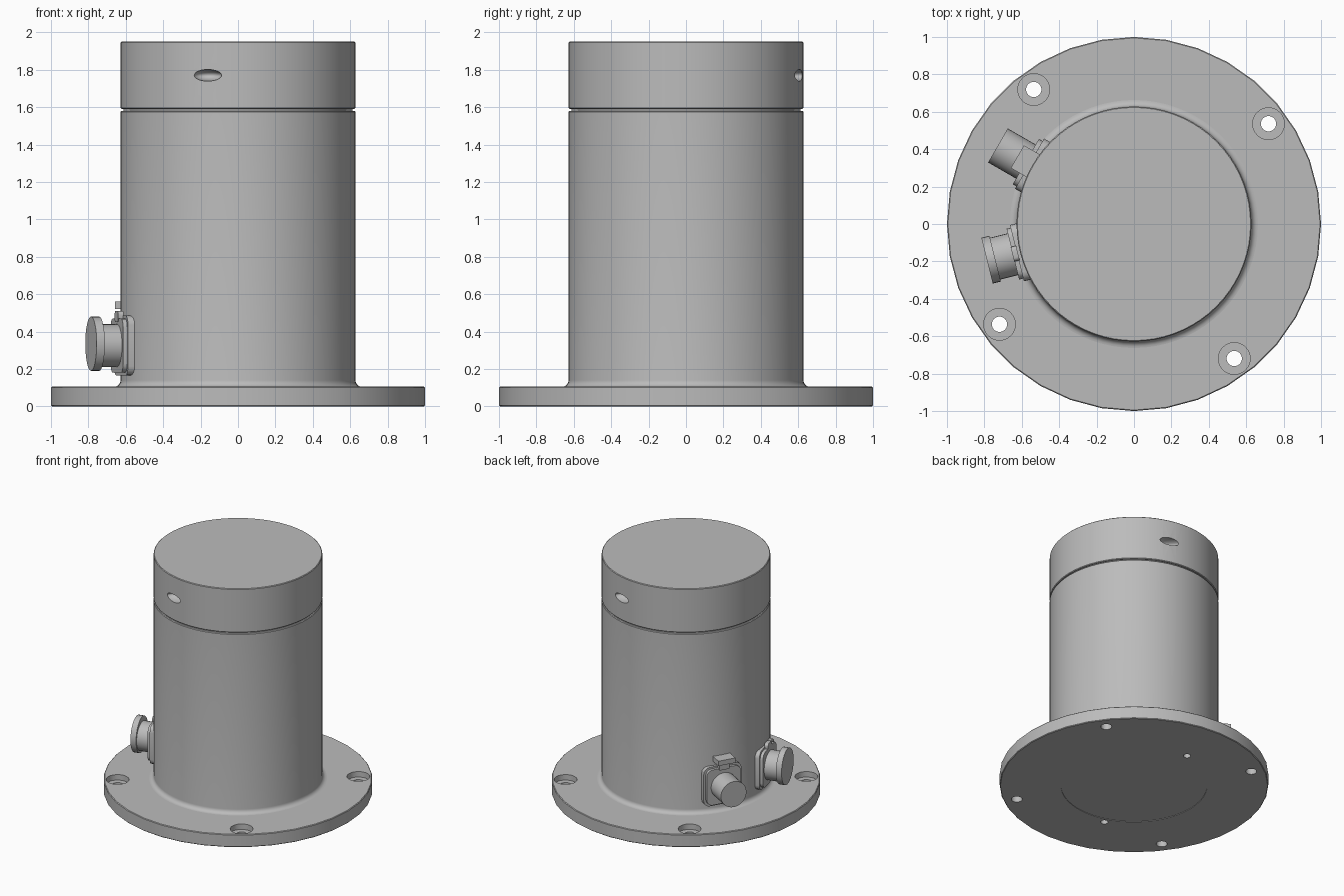
import bpy, bmesh, math
from mathutils import Matrix, Vector

cube = bpy.data.objects.get("Cube")
if cube:
    bpy.data.objects.remove(cube)

grey = bpy.data.materials.new("plain grey metal")
grey.use_nodes = True
colour = (0.5, 0.5, 0.5, 1)
grey.diffuse_color = colour
grey.node_tree.nodes["Principled BSDF"].inputs["Base Color"].default_value = colour


def make(name, bm, matrix=Matrix()):
    bm.transform(matrix)
    bmesh.ops.recalc_face_normals(bm, faces=bm.faces)
    mesh = bpy.data.meshes.new(name)
    bm.to_mesh(mesh)
    bm.free()
    mesh.materials.append(grey)
    obj = bpy.data.objects.new(name, mesh)
    bpy.context.collection.objects.link(obj)
    return obj


def activate(obj):
    bpy.ops.object.select_all(action='DESELECT')
    obj.select_set(True)
    bpy.context.view_layer.objects.active = obj


def smooth(obj):
    activate(obj)
    bpy.ops.object.shade_smooth_by_angle(angle=math.radians(30))


def lathe(name, profile, segments, matrix=Matrix()):
    """Spin (radius, height) points that start and end on the axis."""
    bm = bmesh.new()
    verts = [bm.verts.new((r, 0, z)) for r, z in profile]
    edges = [bm.edges.new(pair) for pair in zip(verts, verts[1:])]
    bmesh.ops.spin(bm, geom=verts + edges, cent=(0, 0, 0), axis=(0, 0, 1),
                   angle=math.tau, steps=segments, use_merge=True)
    bmesh.ops.remove_doubles(bm, verts=bm.verts, dist=1e-5)
    return make(name, bm, matrix)


def drum(name, radius, low, high, matrix=Matrix(), segments=32):
    return lathe(name, [(0, low), (radius, low), (radius, high), (0, high)], segments, matrix)


def box(name, size, centre, matrix, bevel=0.0):
    """Box whose corners are rounded around the local z axis."""
    bm = bmesh.new()
    bmesh.ops.create_cube(bm, size=1)
    bm.transform(Matrix.Translation(centre) @ Matrix.Diagonal((*size, 1)))
    if bevel:
        corners = [e for e in bm.edges if abs(e.verts[0].co.z - e.verts[1].co.z) > 1e-4]
        bmesh.ops.bevel(bm, geom=corners, offset=bevel, segments=4, profile=0.5, affect='EDGES')
    obj = make(name, bm, matrix)
    smooth(obj)
    return obj


def cut(obj, cutters):
    for cutter in cutters:
        mod = obj.modifiers.new("cut", 'BOOLEAN')
        mod.operation = 'DIFFERENCE'
        mod.solver = 'EXACT'
        mod.object = cutter
        activate(obj)
        bpy.ops.object.modifier_apply(modifier=mod.name)
        bpy.data.objects.remove(cutter)


def polar(radius, degrees, z=0):
    a = math.radians(degrees)
    return Vector((radius * math.cos(a), radius * math.sin(a), z))


# Base flange with four counterbored holes, a shallow recess and two pin holes below
flange = lathe("base_flange", [(0, 0), (0.995, 0), (1, 0.005), (1, 0.1), (0.995, 0.105), (0, 0.105)], 36)
cutters = [drum("recess_cutter", 0.545, -0.1, 0.004, segments=64)]
for i in range(4):
    spot = Matrix.Translation(polar(0.897, 36.7 + 90 * i))
    cutters.append(drum("bore_cutter", 0.085, 0.06, 0.2, spot))
    cutters.append(drum("bolt_cutter", 0.041, -0.1, 0.2, spot))
for degrees in (92, 252):
    cutters.append(drum("pin_cutter", 0.028, -0.1, 0.07, Matrix.Translation(polar(0.59, degrees))))
cut(flange, cutters)
smooth(flange)

# Main housing with a fillet at its foot and a narrow neck under the cap
R = 0.628
fillet = [(R + 0.035 * (1 - math.sin(t)), 0.105 + 0.035 * (1 - math.cos(t)))
          for t in (math.radians(15 * k) for k in range(7))]
housing = lathe("main_housing", [(0, 0.09), (R + 0.035, 0.09)] + fillet +
                [(R, 1.575), (R - 0.005, 1.58), (R - 0.015, 1.58), (R - 0.015, 1.6), (0, 1.6)], 72)
smooth(housing)

# Top cap with two opposite spanner dimples
cap = lathe("top_cap", [(0, 1.59), (R - 0.005, 1.59), (R, 1.595), (R, 1.945),
                        (R - 0.005, 1.95), (0, 1.95)], 72)
dimples = []
for degrees in (75, 255):
    bm = bmesh.new()
    bmesh.ops.create_uvsphere(bm, u_segments=32, v_segments=16, radius=1)
    dimples.append(make("dimple_cutter", bm,
                        Matrix.Translation(polar(R, degrees, 1.77))
                        @ Matrix.Rotation(math.radians(degrees), 4, 'Z')
                        @ Matrix.Diagonal((0.07, 0.076, 0.031, 1))))
cut(cap, dimples)
smooth(cap)


def outward(degrees, z):
    """Local x runs around the housing, y up, z outward from the axis."""
    out = polar(1, degrees)
    up = Vector((0, 0, 1))
    return Matrix.Translation((0, 0, z)) @ Matrix((up.cross(out), up, out)).transposed().to_4x4()


# Socket mounting plates, each in two steps
for side, degrees in (("front", 194), ("rear", 150)):
    place = outward(degrees, 0.325)
    box(side + "_socket_gasket", (0.31, 0.32, 0.07), (0, 0, 0.61), place, 0.05)
    box(side + "_socket_plate", (0.28, 0.29, 0.025), (0, 0, 0.655), place, 0.05)

# Front socket: barrel under an upright oval cover with a hinge tab
place = outward(194, 0.325)
smooth(drum("front_socket_barrel", 0.115, 0.64, 0.78, place))
smooth(drum("front_socket_cover", 0.126, 0.765, 0.81,
            place @ Matrix.Translation((0, 0.01, 0)) @ Matrix.Diagonal((1, 1.15, 1, 1))))
box("front_hinge_tab", (0.08, 0.06, 0.03), (0, 0.155, 0.655), place, 0.02)

# Rear socket: longer plain barrel with a latch block above it
place = outward(150, 0.325)
smooth(drum("rear_socket_barrel", 0.105, 0.64, 0.84, place))
box("rear_latch_neck", (0.08, 0.07, 0.04), (0, 0.17, 0.66), place)
box("rear_latch_block", (0.14, 0.04, 0.1), (0, 0.215, 0.67), place)
